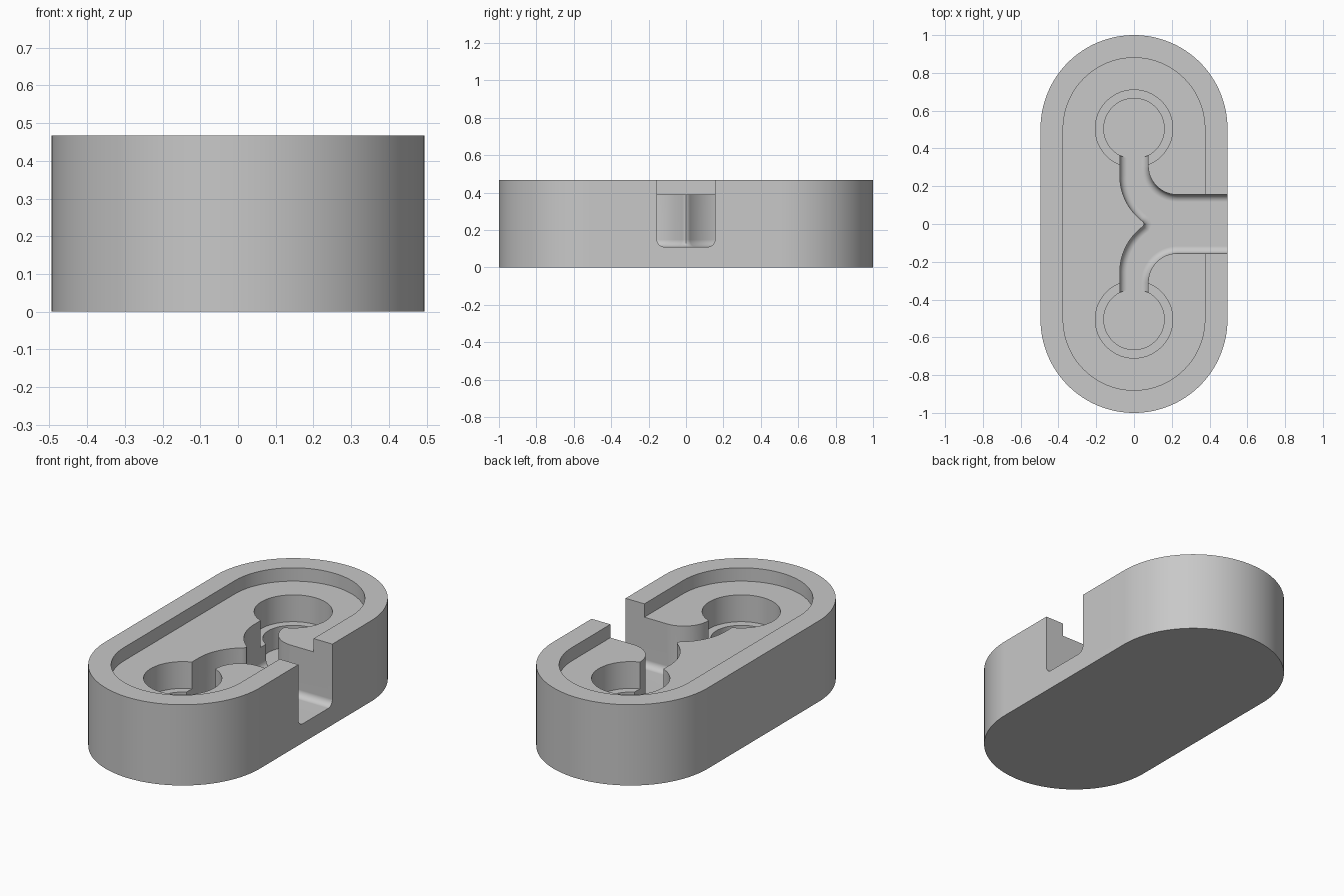
import bpy, bmesh, math

cube = bpy.data.objects.get("Cube")
if cube:
    bpy.data.objects.remove(cube, do_unlink=True)

HEIGHT = 0.467
END_Y = 0.505          # centre of the rounded ends and of the round pockets
ABOVE = 0.6            # cutters reach above the top face

grey = bpy.data.materials.new("plain_grey")
grey.use_nodes = True
COLOUR = (0.58, 0.58, 0.58, 1)
grey.diffuse_color = COLOUR
grey.node_tree.nodes["Principled BSDF"].inputs["Base Color"].default_value = COLOUR


def arc(cx, cy, r, a0, a1, n):
    """Points on an arc, angles in degrees."""
    return [(cx + r * math.cos(math.radians(a0 + (a1 - a0) * i / n)),
             cy + r * math.sin(math.radians(a0 + (a1 - a0) * i / n)))
            for i in range(n + 1)]


def stadium(r):
    return arc(0, END_Y, r, 0, 180, 64) + arc(0, -END_Y, r, 180, 360, 64)


def prism(name, outline, z0, z1, fillet=0):
    """Extrude an outline upward, optionally rounding its bottom edge."""
    bm = bmesh.new()
    base = bm.faces.new([bm.verts.new((x, y, z0)) for x, y in outline])
    top = bmesh.ops.extrude_face_region(bm, geom=[base], use_keep_orig=True)["geom"]
    bmesh.ops.translate(bm, vec=(0, 0, z1 - z0),
                        verts=[v for v in top if isinstance(v, bmesh.types.BMVert)])
    bmesh.ops.recalc_face_normals(bm, faces=bm.faces)
    if fillet:
        rim = [e for e in bm.edges if all(abs(v.co.z - z0) < 1e-5 for v in e.verts)]
        bmesh.ops.bevel(bm, geom=rim, offset=fillet, segments=6, profile=0.5,
                        affect='EDGES', clamp_overlap=False)
    mesh = bpy.data.meshes.new(name)
    bm.to_mesh(mesh)
    bm.free()
    mesh.materials.append(grey)
    obj = bpy.data.objects.new(name, mesh)
    bpy.context.collection.objects.link(obj)
    return obj


# Main block with rounded ends
body = prism("body", stadium(0.495), 0, HEIGHT)

# Shallow recess inside the rim
cutters = [prism("recess_cutter", stadium(0.375), 0.39, ABOVE)]

# Stepped round pocket at each end
for side, s in (("back", 1), ("front", -1)):
    for part, r, floor in (("wide", 0.205, 0.235), ("narrow", 0.16, 0.1095)):
        ring = arc(0, s * END_Y, r, 0, 360, 96)[:-1]
        cutters.append(prism(f"{side}_{part}_pocket_cutter", ring, floor, ABOVE))

# Forked channel from both pockets to the side opening
half = [(0.6, 0.155)]
half += arc(0.23, 0.31, 0.155, 270, 180, 20)
half += [(0.075, 0.45), (-0.075, 0.45)]
half += arc(0.225, 0.255, 0.3, 180, 234, 20)
outline = half + [(0.054, 0)] + [(x, -y) for x, y in reversed(half)]
cutters.append(prism("channel_cutter", outline, 0.11, ABOVE, fillet=0.038))

# Carve everything out of the block
bpy.ops.object.select_all(action='DESELECT')
bpy.context.view_layer.objects.active = body
body.select_set(True)
for cutter in cutters:
    mod = body.modifiers.new(cutter.name, 'BOOLEAN')
    mod.operation = 'DIFFERENCE'
    mod.solver = 'EXACT'
    mod.object = cutter
    bpy.ops.object.modifier_apply(modifier=mod.name)
    bpy.data.objects.remove(cutter, do_unlink=True)

# Smooth curved walls, crisp edges, clean flat faces
bpy.ops.object.shade_smooth_by_angle(angle=math.radians(30))
weighted = body.modifiers.new("clean_normals", 'WEIGHTED_NORMAL')
weighted.keep_sharp = True
